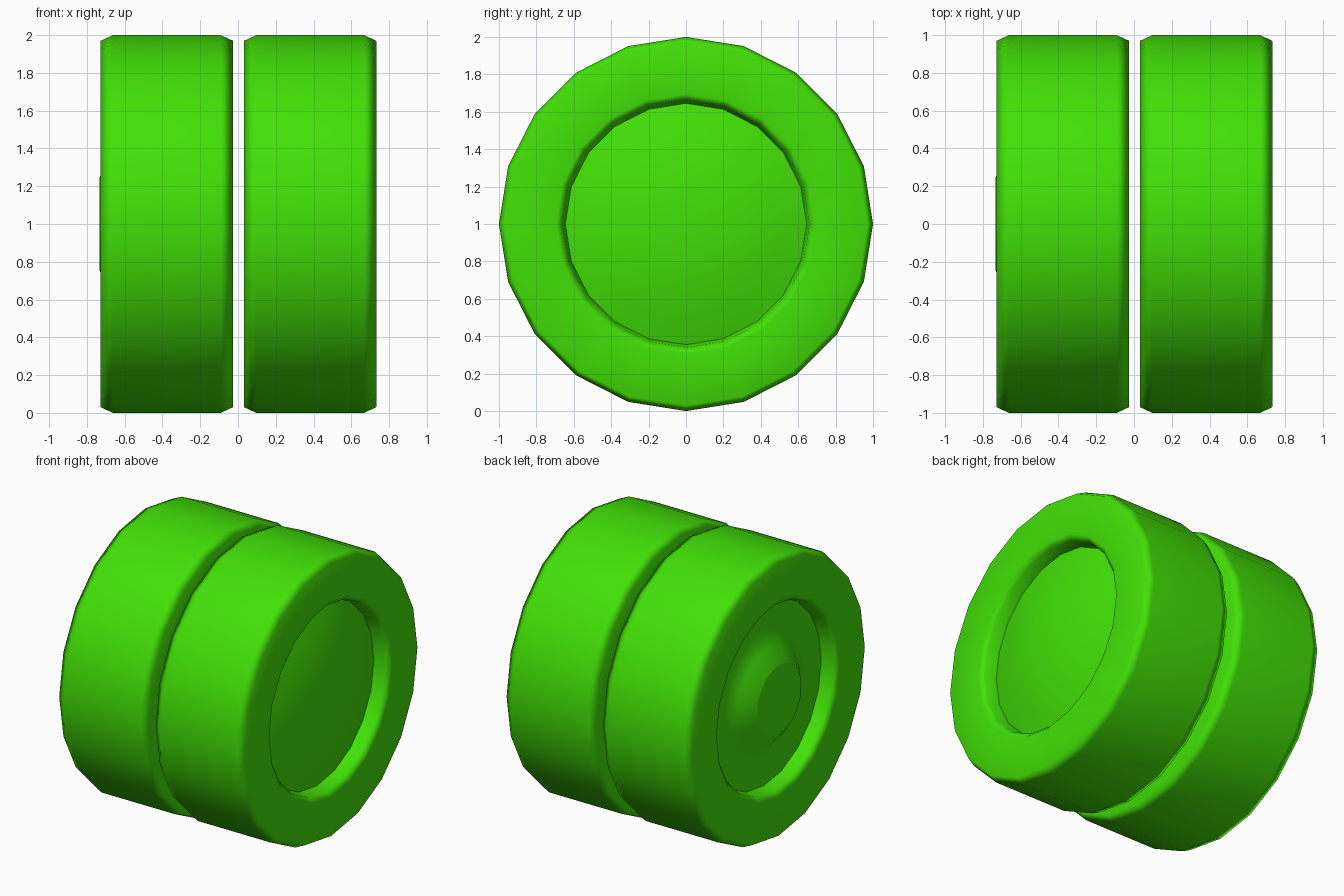
import bpy, bmesh
from math import tau
from mathutils import Matrix, Vector

if "Cube" in bpy.data.objects:
    bpy.data.objects.remove(bpy.data.objects["Cube"], do_unlink=True)

SIDES = 20
HALF = 0.35        # half the width of one wheel
DISH_R = 0.645     # radius of the recessed disc
DISH_X = 0.235     # distance of the disc rim from the wheel's middle
DOME = 0.11        # height of the domed disc
RINGS = 5          # rings across the dome

green = bpy.data.materials.new("bright green")
green.use_nodes = True
colour = (0.054, 0.75, 0.002, 1)
green.diffuse_color = colour
green.node_tree.nodes["Principled BSDF"].inputs["Base Color"].default_value = colour


def lathe(name, profile, centre_x, side=1):
    """Turn a profile of (x, radius) points round the x axis."""
    bm = bmesh.new()
    verts = [bm.verts.new((x * side, 0, r)) for x, r in profile]
    edges = [bm.edges.new(pair) for pair in zip(verts, verts[1:])]
    bmesh.ops.spin(bm, geom=verts + edges, cent=(0, 0, 0), axis=(1, 0, 0),
                   angle=tau, steps=SIDES, use_duplicate=False)
    bmesh.ops.remove_doubles(bm, verts=bm.verts, dist=0.0005)
    bmesh.ops.recalc_face_normals(bm, faces=bm.faces)
    # discs are open and must face outwards along their side
    is_disc = profile[-1][1] == 0
    if is_disc and sum(f.normal.x for f in bm.faces) * side < 0:
        bmesh.ops.reverse_faces(bm, faces=bm.faces)
    bm.transform(Matrix.Translation(Vector((centre_x, 0, 1))))
    mesh = bpy.data.meshes.new(name)
    bm.to_mesh(mesh)
    bm.free()
    mesh.materials.append(green)
    mesh.shade_smooth()
    obj = bpy.data.objects.new(name, mesh)
    bpy.context.collection.objects.link(obj)
    return obj


# Tyre section from the recess, over the sidewall, to the tread
half_tyre = [(DISH_X, DISH_R), (0.315, 0.66), (HALF, 0.695),
             (HALF, 0.97), (0.285, 1.0)]
tyre = half_tyre + [(-x, r) for x, r in reversed(half_tyre)]

# Domed disc, and a flat disc with a flared hub
domed_disc = [(DISH_X + DOME * (1 - (i / RINGS) ** 2), DISH_R * i / RINGS)
              for i in range(RINGS, -1, -1)]
hub_disc = [(DISH_X, DISH_R), (0.24, 0.45), (0.275, 0.35),
            (0.355, 0.25), (0.355, 0.235), (0.355, 0)]

for label, centre in (("left", 0.382), ("right", -0.377)):
    body = lathe(label + "_tyre", tyre, centre)
    body.modifiers.new("even shading", "WEIGHTED_NORMAL")
    outward = 1 if centre > 0 else -1
    outer = domed_disc if label == "left" else hub_disc
    lathe(label + "_outer_disc", outer, centre, outward)
    lathe(label + "_inner_disc", domed_disc, centre, -outward)
